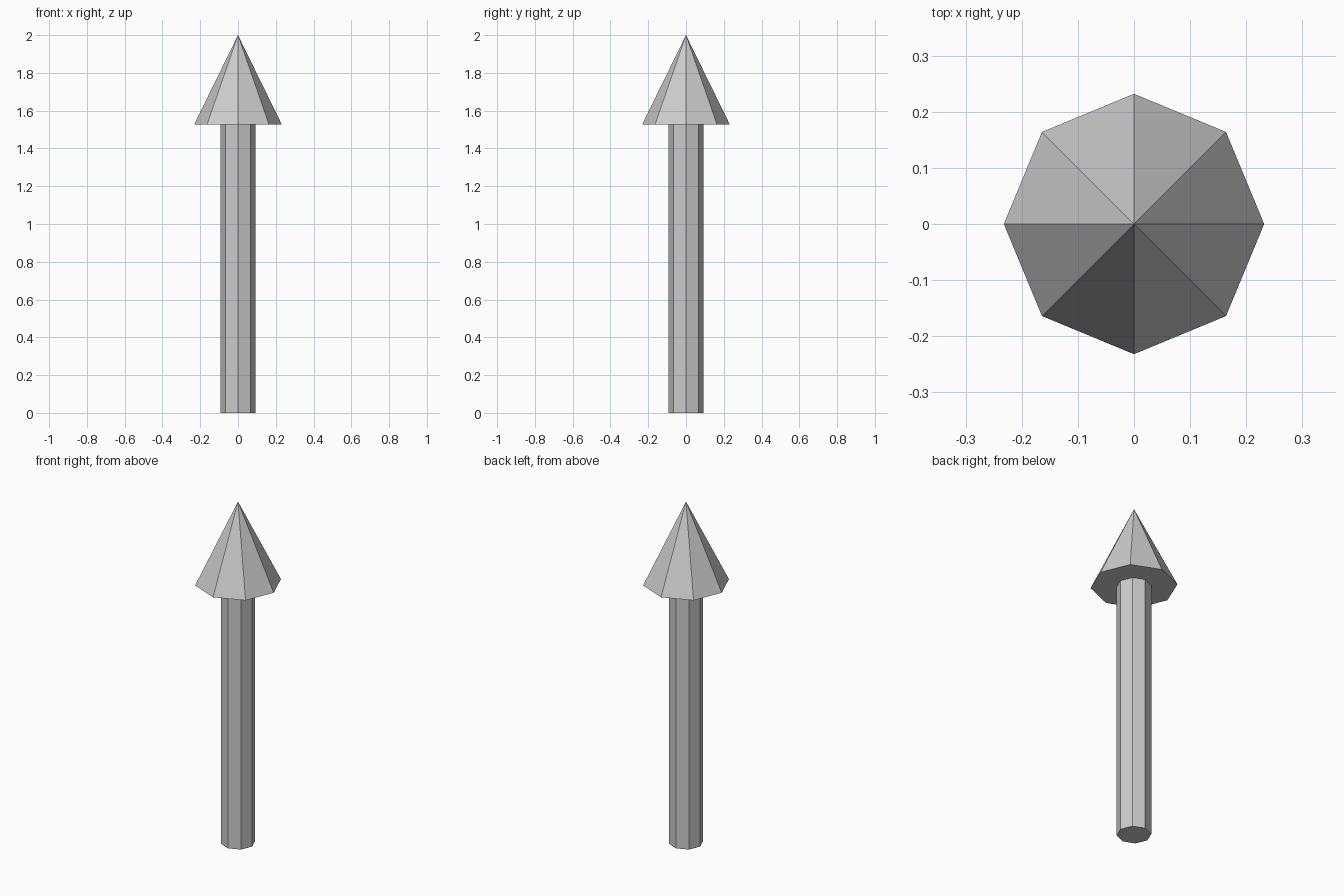
import bpy, bmesh
from math import cos, sin, tau

if "Cube" in bpy.data.objects:
    bpy.data.objects.remove(bpy.data.objects["Cube"])

SIDES = 8
SHAFT_R, HEAD_R = 0.0925, 0.232
HEAD_Z, TIP_Z = 1.527, 2.0

bm = bmesh.new()


def ring(radius, z):
    return [bm.verts.new((radius * cos(tau * i / SIDES), radius * sin(tau * i / SIDES), z))
            for i in range(SIDES)]


def bridge(lower, upper):
    for i in range(SIDES):
        j = (i + 1) % SIDES
        bm.faces.new((lower[i], lower[j], upper[j], upper[i]))


# Shaft, flat underside of the head, then the pointed head
foot, neck, brim = ring(SHAFT_R, 0), ring(SHAFT_R, HEAD_Z), ring(HEAD_R, HEAD_Z)
tip = bm.verts.new((0, 0, TIP_Z))
bm.faces.new(foot[::-1])
bridge(foot, neck)
bridge(neck, brim)
for i in range(SIDES):
    bm.faces.new((brim[i], brim[(i + 1) % SIDES], tip))
bmesh.ops.recalc_face_normals(bm, faces=bm.faces)

mesh = bpy.data.meshes.new("arrow")
bm.to_mesh(mesh)
bm.free()
bpy.context.collection.objects.link(bpy.data.objects.new("arrow", mesh))
